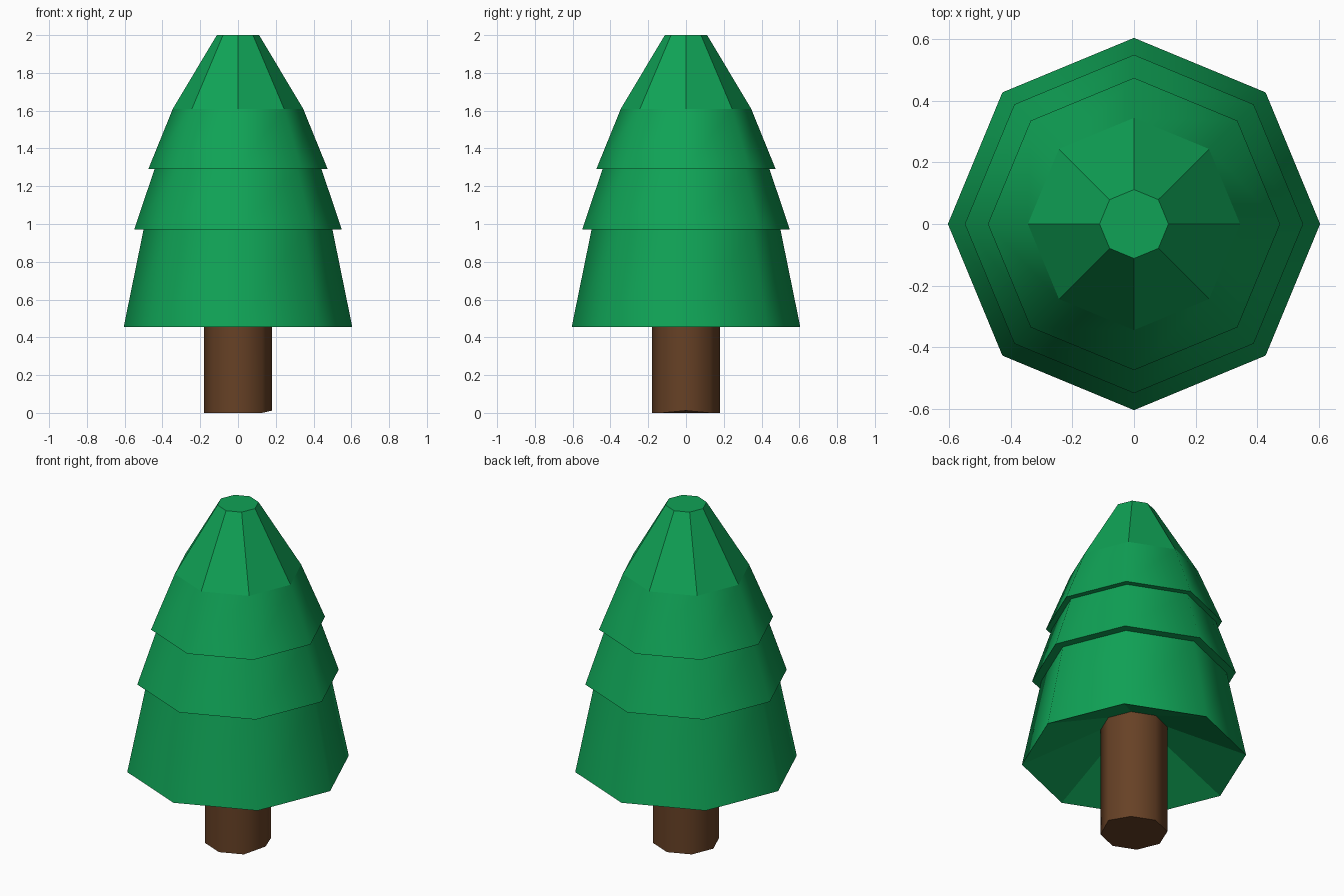
import bpy, bmesh
from math import cos, sin, tau

SIDES = 8

if "Cube" in bpy.data.objects:
    bpy.data.objects.remove(bpy.data.objects["Cube"], do_unlink=True)


def make_material(name, rgb):
    mat = bpy.data.materials.new(name)
    mat.use_nodes = True
    colour = (*rgb, 1.0)
    mat.diffuse_color = colour
    bsdf = mat.node_tree.nodes["Principled BSDF"]
    bsdf.inputs["Base Color"].default_value = colour
    bsdf.inputs["Roughness"].default_value = 0.9
    return mat


def lathe(name, profile, smooth_bands, material, tweak=None):
    """Spin (radius, z) points, listed bottom to top, into a closed octagonal solid."""
    bm = bmesh.new()
    rings = [[bm.verts.new((r * cos(tau * k / SIDES), r * sin(tau * k / SIDES), z))
              for k in range(SIDES)] for r, z in profile]
    for band, (low, high) in enumerate(zip(rings, rings[1:])):
        for k in range(SIDES):
            n = (k + 1) % SIDES
            face = bm.faces.new((low[k], low[n], high[n], high[k]))
            face.smooth = band in smooth_bands
    bm.faces.new(rings[0][::-1])
    bm.faces.new(rings[-1])
    # Keep every horizontal ring crisp; smoothing only runs around the trunk and tiers
    for edge in bm.edges:
        a, b = edge.verts
        edge.smooth = abs(a.co.z - b.co.z) > 1e-5
    if tweak:
        tweak(rings)
    mesh = bpy.data.meshes.new(name)
    bm.to_mesh(mesh)
    bm.free()
    mesh.materials.append(material)
    obj = bpy.data.objects.new(name, mesh)
    bpy.context.collection.objects.link(obj)
    return obj


green = make_material("leaf green", (0.005, 0.365, 0.093))
brown = make_material("bark brown", (0.135, 0.053, 0.019))


# Trunk, with one slightly lifted corner at the foot
def lift_corner(rings):
    rings[0][0].co.z = 0.012


lathe("trunk", [(0.18, 0.0), (0.18, 0.70)], {0}, brown, lift_corner)

# Foliage: hollow underside, three overlapping tiers and a faceted blunt tip
foliage_profile = [
    (0.05, 0.71), (0.605, 0.455),   # hollow underside
    (0.50, 0.97), (0.55, 0.97),     # lower tier and ledge
    (0.442, 1.29), (0.475, 1.29),   # middle tier and ledge
    (0.345, 1.61),                  # upper tier
    (0.112, 2.0),                   # tip
]
lathe("foliage", foliage_profile, {1, 3, 5}, green)
